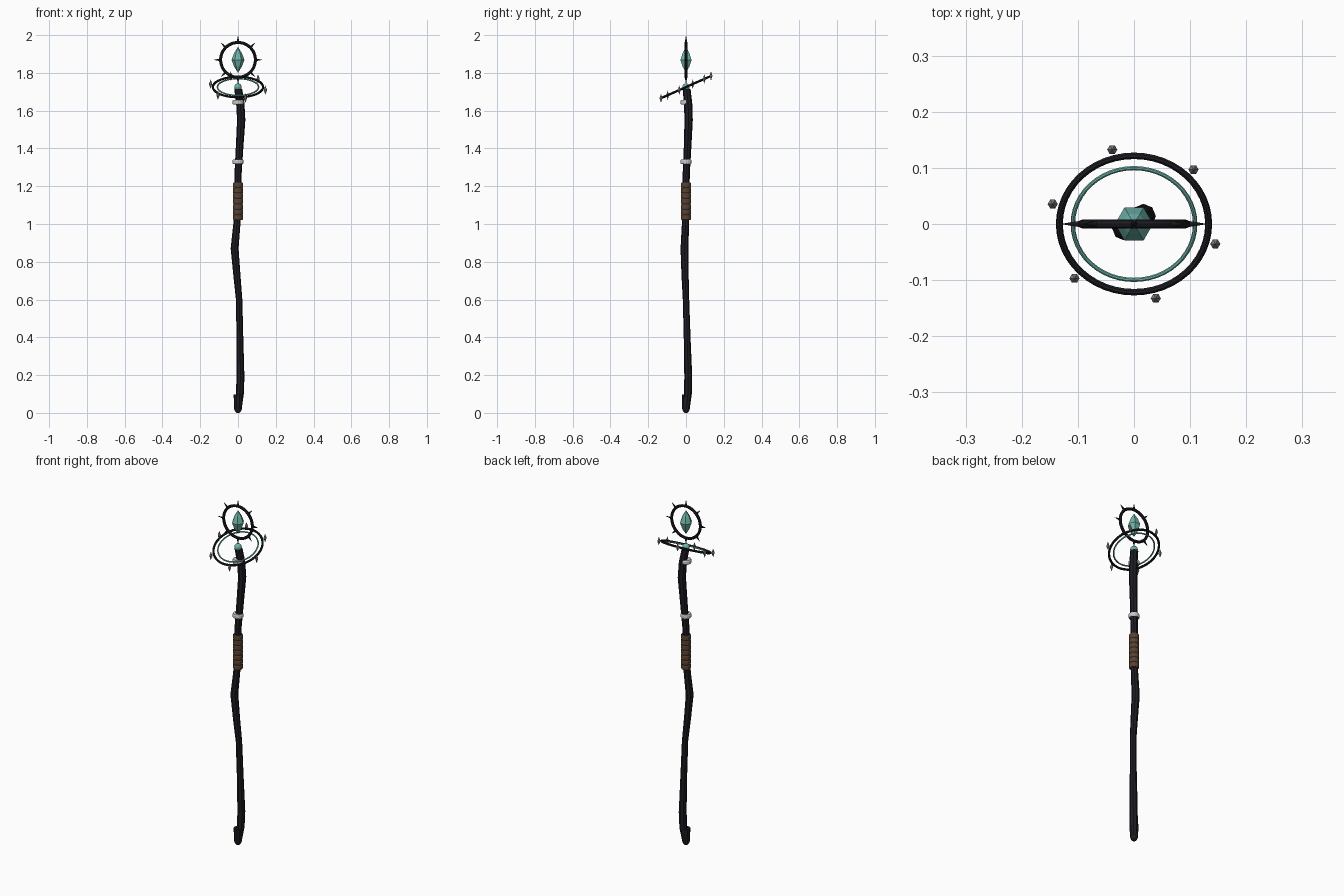
import bpy, bmesh, math
from mathutils import Vector, Matrix

if "Cube" in bpy.data.objects:
    bpy.data.objects.remove(bpy.data.objects["Cube"])


def mat(name, rgb):
    m = bpy.data.materials.new(name)
    m.diffuse_color = (*rgb, 1)
    m.use_nodes = True
    m.node_tree.nodes["Principled BSDF"].inputs["Base Color"].default_value = m.diffuse_color
    return m


BLACK = mat("black_wood", (0.012, 0.012, 0.017))
TEAL = mat("teal_crystal", (0.16, 0.46, 0.40))
BROWN = mat("leather", (0.10, 0.055, 0.032))
SILVER = mat("silver", (0.55, 0.55, 0.57))
GREY = mat("dull_silver", (0.25, 0.25, 0.26))


def loft(name, stations, sides, material, smooth=False, matrix=None):
    """Skin rings given as (x, y, z, radius); radius 0 makes a point."""
    bm = bmesh.new()
    rings = []
    for x, y, z, r in stations:
        if r == 0:
            rings.append([bm.verts.new((x, y, z))])
        else:
            rings.append([bm.verts.new((x + r * math.cos(2 * math.pi * i / sides),
                                        y + r * math.sin(2 * math.pi * i / sides), z))
                          for i in range(sides)])
    for a, b in zip(rings, rings[1:]):
        for i in range(sides):
            j = (i + 1) % sides
            if len(a) == 1:
                bm.faces.new((a[0], b[j], b[i]))
            elif len(b) == 1:
                bm.faces.new((a[i], a[j], b[0]))
            else:
                bm.faces.new((a[i], a[j], b[j], b[i]))
    for ring in (rings[0], rings[-1]):
        if len(ring) > 2:
            bm.faces.new(ring)
    bmesh.ops.recalc_face_normals(bm, faces=bm.faces)
    me = bpy.data.meshes.new(name)
    bm.to_mesh(me)
    bm.free()
    ob = bpy.data.objects.new(name, me)
    bpy.context.collection.objects.link(ob)
    me.materials.append(material)
    if matrix:
        ob.matrix_world = matrix
    if smooth:
        for p in me.polygons:
            p.use_smooth = True
    return ob


def ring(name, major, minor, z, tilt, material):
    bpy.ops.mesh.primitive_torus_add(major_radius=major, minor_radius=minor,
                                     major_segments=48, minor_segments=8,
                                     location=(0, 0, z), rotation=(tilt, 0, 0))
    ob = bpy.context.object
    ob.name = name
    ob.data.materials.append(material)
    return ob


# crooked shaft
loft("shaft", [(0.002, 0.002, 0.03, 0.019), (0.010, 0.010, 0.10, 0.021),
               (0.013, 0.012, 0.19, 0.021), (0.010, 0.006, 0.40, 0.018),
               (0.006, 0.000, 0.60, 0.017), (-0.006, -0.005, 0.73, 0.019),
               (-0.018, -0.008, 0.87, 0.021), (-0.006, -0.003, 1.00, 0.019),
               (0.000, 0.000, 1.12, 0.019), (0.000, 0.001, 1.26, 0.019),
               (0.008, 0.008, 1.40, 0.020), (0.017, 0.014, 1.55, 0.022),
               (0.012, 0.011, 1.64, 0.022), (0.001, 0.003, 1.715, 0.021)], 8, BLACK)

# rounded foot
loft("foot_cap", [(0, 0, 0.0, 0.008), (0, 0, 0.008, 0.016), (0, 0, 0.022, 0.021),
                  (0, 0, 0.098, 0.023)], 10, BLACK)

# leather grip with wrapped ridges
grip = [(0, 0, 1.02, 0.023)]
for k in range(7):
    z = 1.02 + k * 0.2 / 7
    grip += [(0, 0, z + 0.006, 0.027), (0, 0, z + 0.022, 0.027), (0, 0, z + 0.2 / 7, 0.0245)]
loft("leather_grip", grip, 12, BROWN)

# metal collars
for z, n in ((1.33, "lower_collar"), (1.645, "upper_collar")):
    loft(n, [(0, 0, z - 0.012, 0.026), (0, 0, z - 0.006, 0.029),
             (0, 0, z + 0.006, 0.029), (0, 0, z + 0.012, 0.026)], 16, SILVER)

# small orb on the shaft tip
bpy.ops.mesh.primitive_uv_sphere_add(segments=16, ring_count=8, radius=0.02, location=(0, 0, 1.725))
orb = bpy.context.object
orb.name = "tip_orb"
orb.data.materials.append(TEAL)

# tilted double ring
CZ, TILT = 1.725, math.radians(24)
ring("tilted_outer_ring", 0.133, 0.0062, CZ, TILT, BLACK)
ring("tilted_inner_ring", 0.109, 0.004, CZ, TILT, TEAL)

# six shards round the tilted ring
for k in range(6):
    a = math.radians(-15 + 60 * k)
    p = Matrix.Rotation(TILT, 3, 'X') @ Vector((0.15 * math.cos(a), 0.15 * math.sin(a), 0))
    loft(f"shard_{k}", [(0, 0, -0.025, 0), (0, 0, 0, 0.009), (0, 0, 0.025, 0)], 6, GREY,
         matrix=Matrix.Translation(p + Vector((0, 0, CZ))))

# upright halo with spikes
HZ = 1.869
ring("halo", 0.092, 0.008, HZ, math.pi / 2, BLACK)
for k in range(8):
    m = Matrix.Translation((0, 0, HZ)) @ Matrix.Rotation(k * math.pi / 4, 4, 'Y')
    loft(f"halo_spike_{k}", [(0, 0, 0.094, 0.007), (0, 0, 0.131, 0)], 6, BLACK, matrix=m)

# floating crystal
loft("crystal", [(0, 0, HZ - 0.069, 0), (0, 0, HZ - 0.035, 0.021), (0, 0, HZ, 0.034),
                 (0, 0, HZ + 0.035, 0.021), (0, 0, HZ + 0.069, 0)], 6, TEAL)
